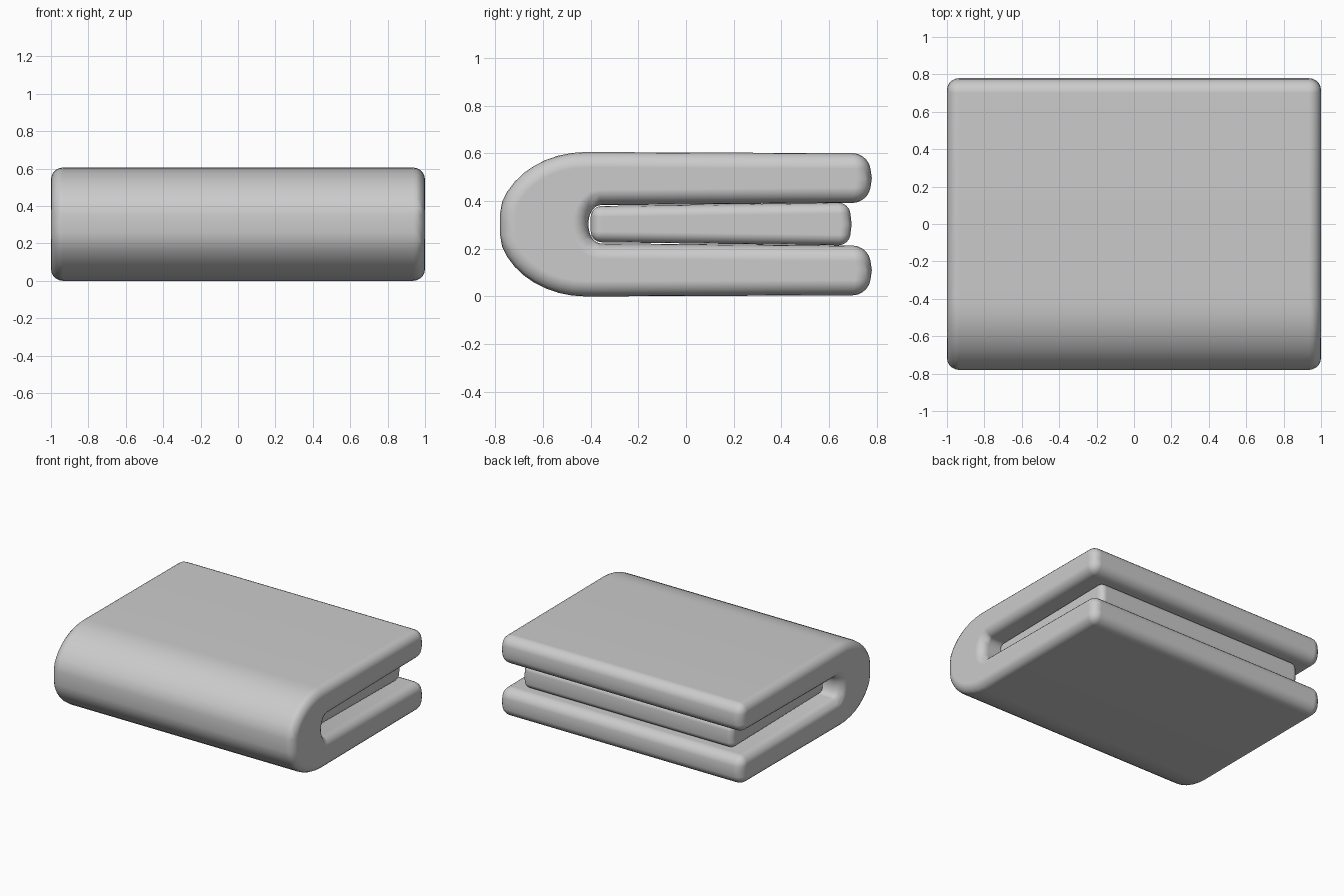
import bpy, bmesh, math

if "Cube" in bpy.data.objects:
    bpy.data.objects.remove(bpy.data.objects["Cube"])


def extrude_profile(name, pts, half_width, bevel, segments=5):
    """Extrude a closed y-z outline along x and round its sharp edges."""
    bm = bmesh.new()
    face = bm.faces.new([bm.verts.new((-half_width, y, z)) for y, z in pts])
    ext = bmesh.ops.extrude_face_region(bm, geom=[face])
    moved = [g for g in ext["geom"] if isinstance(g, bmesh.types.BMVert)]
    bmesh.ops.translate(bm, verts=moved, vec=(2 * half_width, 0, 0))
    bmesh.ops.recalc_face_normals(bm, faces=bm.faces)
    mesh = bpy.data.meshes.new(name)
    bm.to_mesh(mesh)
    bm.free()
    ob = bpy.data.objects.new(name, mesh)
    bpy.context.collection.objects.link(ob)
    mod = ob.modifiers.new("soft_edges", "BEVEL")
    mod.width = bevel
    mod.segments = segments
    mod.limit_method = "ANGLE"
    mod.angle_limit = math.radians(40)
    mod.use_clamp_overlap = False
    mod.harden_normals = True
    mesh.shade_smooth()
    return ob


def half_ellipse(cy, cz, ry, rz, n, y_min=-9):
    """Left-hand half ellipse from top to bottom, optionally cut flat."""
    out = []
    for i in range(n + 1):
        a = math.pi / 2 + math.pi * i / n
        out.append((max(y_min, cy + ry * math.cos(a)), cz + rz * math.sin(a)))
    return out


MID = 0.303

# Outer fold: two thick layers joined by a rounded front bend
outer = half_ellipse(-0.42, MID, 0.37, 0.303, 20, -0.78)
inner = half_ellipse(-0.36, MID, 0.05, 0.08, 10)[::-1]
lower_end = [(0.765, 0.005), (0.78, 0.11), (0.765, 0.213)]
upper_end = [(y, 2 * MID - z) for y, z in reversed(lower_end)]
extrude_profile("outer_fold", outer + lower_end + inner + upper_end, 1.0, 0.065)

# Inner layer: thinner slab tucked inside the fold, thicker at the back
slab = [(-0.40, 0.228), (0.685, 0.214), (0.695, MID),
        (0.685, 0.394), (-0.40, 0.379)]
extrude_profile("inner_layer", slab, 0.865, 0.045, 4)
